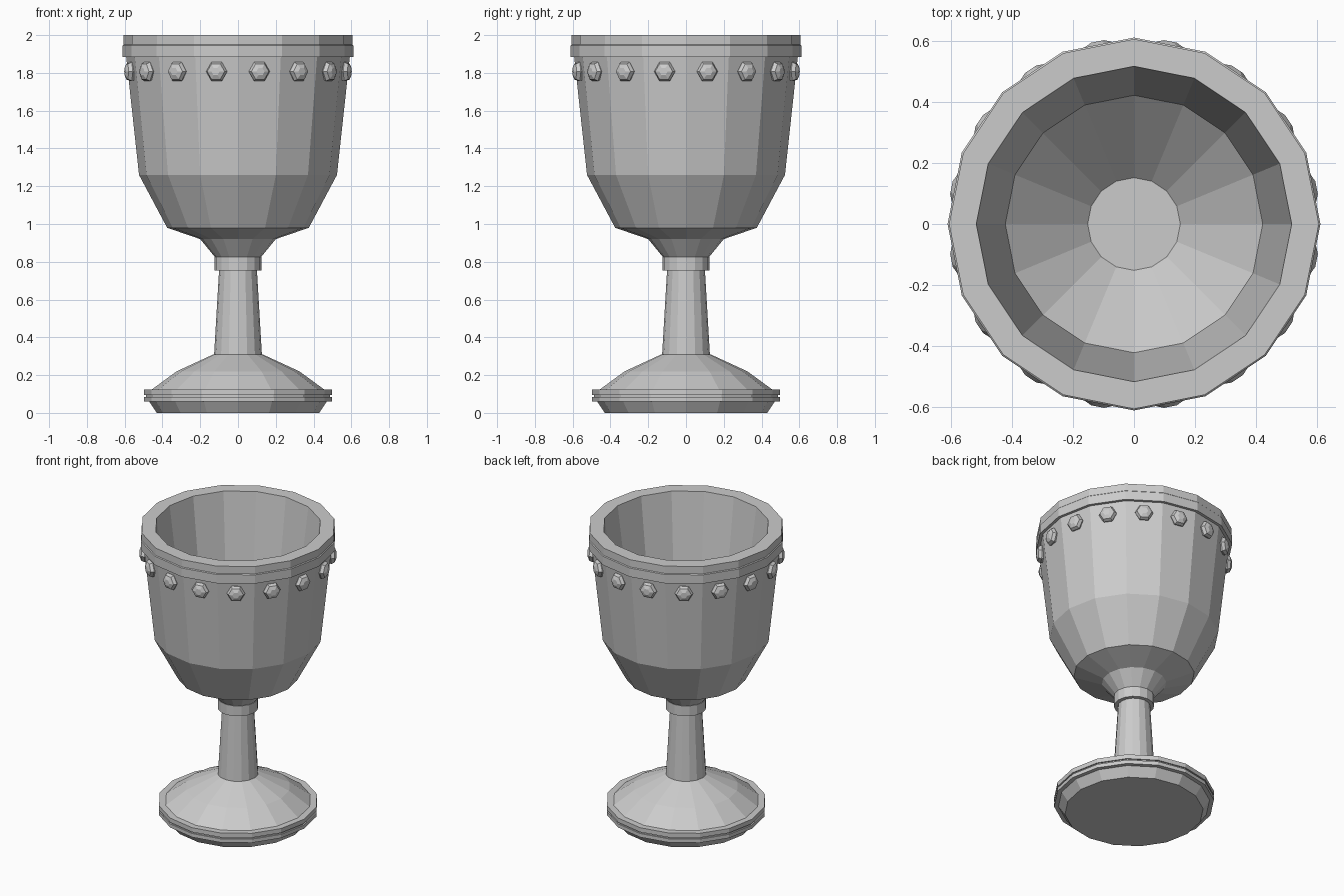
import bpy, math
from mathutils import Matrix

if "Cube" in bpy.data.objects:
    bpy.data.objects.remove(bpy.data.objects["Cube"])

SIDES = 16

metal = bpy.data.materials.new("grey metal")
metal.diffuse_color = (0.6, 0.6, 0.6, 1)
metal.use_nodes = True
metal.node_tree.nodes["Principled BSDF"].inputs["Base Color"].default_value = metal.diffuse_color


def add_mesh(name, verts, faces):
    mesh = bpy.data.meshes.new(name)
    mesh.from_pydata(verts, [], faces)
    mesh.materials.append(metal)
    obj = bpy.data.objects.new(name, mesh)
    bpy.context.collection.objects.link(obj)
    return obj


def lathe(name, profile, sides=SIDES, closed=False):
    """Spin (radius, height) points, listed bottom to top on the outside."""
    verts = [(r * math.cos(2 * math.pi * i / sides), r * math.sin(2 * math.pi * i / sides), z)
             for r, z in profile for i in range(sides)]
    n = len(profile)
    faces = []
    for k in range(n if closed else n - 1):
        a, b = k * sides, (k + 1) % n * sides
        for i in range(sides):
            j = (i + 1) % sides
            faces.append((a + i, a + j, b + j, b + i))
    if not closed:
        faces.append(tuple(reversed(range(sides))))
        faces.append(tuple(range((n - 1) * sides, n * sides)))
    return add_mesh(name, verts, faces)


# Foot: chamfered base, grooved edge and sloping top
lathe("foot", [(0.43, 0), (0.47, 0.06), (0.497, 0.06), (0.497, 0.085), (0.488, 0.085),
               (0.488, 0.095), (0.497, 0.095), (0.497, 0.125), (0.455, 0.125),
               (0.325, 0.22), (0.13, 0.31)])

# Stem and collar
lathe("stem", [(0.127, 0.30), (0.10, 0.76)])
lathe("collar", [(0.125, 0.755), (0.125, 0.825)])

# Bowl: outside wall up, over the lip, and down to the flat inner floor
lathe("bowl", [(0.118, 0.82), (0.2, 0.92), (0.375, 0.98), (0.524, 1.26), (0.592, 1.885),
               (0.597, 2.0), (0.517, 2.0), (0.422, 1.28), (0.152, 1.02)])

# Rim band around the lip
lathe("rim_band", [(0.59, 1.885), (0.611, 1.885), (0.611, 1.945), (0.606, 1.95),
                   (0.606, 2.0), (0.59, 2.0)], closed=True)

# Hexagonal studs, one at the middle of each bowl face
for i in range(SIDES):
    stud = lathe("stud_%02d" % (i + 1),
                 [(0.05, -0.015), (0.057, 0.006), (0.047, 0.026), (0.022, 0.037)], sides=6)
    angle = (i + 0.5) * 2 * math.pi / SIDES
    stud.data.transform(Matrix.Rotation(angle, 4, 'Z')
                        @ Matrix.Translation((0.573, 0, 1.807))
                        @ Matrix.Rotation(math.pi / 2, 4, 'Y')
                        @ Matrix.Rotation(math.pi / 2, 4, 'Z'))
